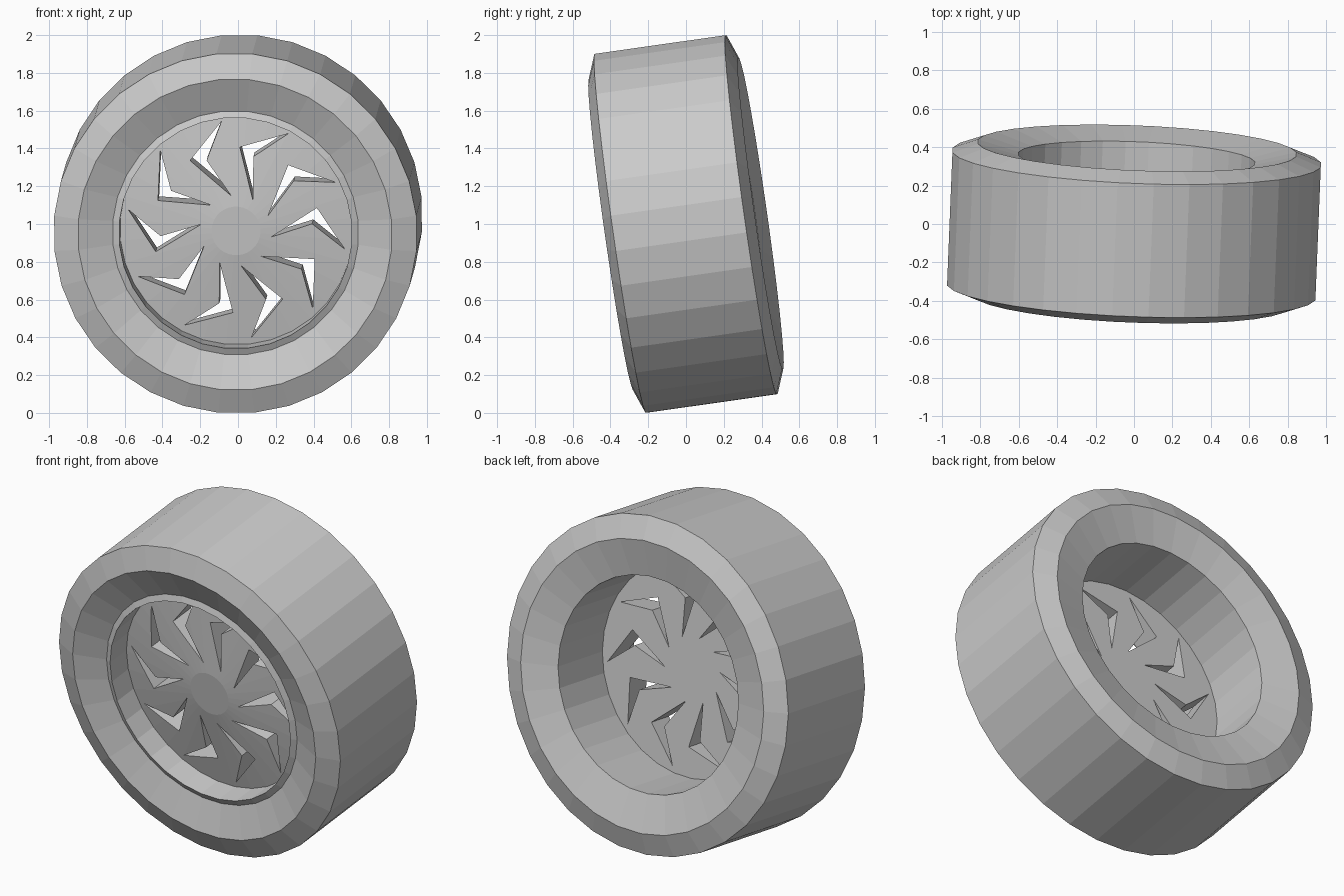
import bpy, bmesh
from math import sin, cos, pi, radians
from mathutils import Matrix, Vector

cube = bpy.data.objects.get("Cube")
if cube:
    bpy.data.objects.remove(cube, do_unlink=True)

SEGMENTS = 32

# Leaning axle frame: local y runs along the axle, from front to back
axle = Vector((0.04, 0.99, 0.141)).normalized()
up = (Vector((0, 0, 1)) - axle * axle.z).normalized()
right = axle.cross(up)
FRAME = Matrix.Translation((0, 0, 1)) @ Matrix((right, axle, up)).transposed().to_4x4()

grey = bpy.data.materials.new("plain_grey")
grey.use_nodes = True
COLOUR = (0.6, 0.6, 0.6, 1)
grey.diffuse_color = COLOUR
grey.node_tree.nodes["Principled BSDF"].inputs["Base Color"].default_value = COLOUR


def polar(radius, angle, depth):
    return (radius * cos(angle), depth, radius * sin(angle))


def finish(name, bm):
    bmesh.ops.recalc_face_normals(bm, faces=bm.faces[:])
    mesh = bpy.data.meshes.new(name)
    bm.to_mesh(mesh)
    bm.free()
    mesh.materials.append(grey)
    obj = bpy.data.objects.new(name, mesh)
    bpy.context.collection.objects.link(obj)
    obj.matrix_world = FRAME
    return obj


def lathe(name, profile, closed):
    """Turn (radius, depth) points around the axle; open profiles get end caps."""
    bm = bmesh.new()
    rings = [[bm.verts.new(polar(r, (i + 0.5) * 2 * pi / SEGMENTS, d))
              for i in range(SEGMENTS)] for r, d in profile]
    pairs = list(zip(rings, rings[1:]))
    if closed:
        pairs.append((rings[-1], rings[0]))
    else:
        bm.faces.new(rings[0])
        bm.faces.new(rings[-1])
    for a, b in pairs:
        for i in range(SEGMENTS):
            j = (i + 1) % SEGMENTS
            bm.faces.new((a[i], a[j], b[j], b[i]))
    return finish(name, bm)


# Tyre: flat tread, bevelled shoulders, dished side walls, front rim lip
lathe("tyre", [(0.964, -0.35), (0.964, 0.35), (0.833, 0.40), (0.618, 0.345),
               (0.618, -0.345), (0.653, -0.33), (0.833, -0.40)], True)

# Wheel disc: flat hub, shallow cone in front, flat back
disc = lathe("wheel_disc", [(0.13, -0.26), (0.622, -0.195), (0.622, -0.06)], False)

# Ten chevron slots cut through the disc
CHEVRON = [(0.583, -10.5), (0.443, 15.3), (0.188, -10.5), (0.403, 4.7)]
bm = bmesh.new()
for k in range(10):
    front, back = ([bm.verts.new(polar(r, radians(a + 36 * k), d)) for r, a in CHEVRON]
                   for d in (-0.5, 0.2))
    bm.faces.new(front)
    bm.faces.new(back)
    for i in range(4):
        j = (i + 1) % 4
        bm.faces.new((front[i], front[j], back[j], back[i]))
cutter = finish("slot_cutter", bm)
cutter.hide_render = True

cut = disc.modifiers.new("slots", 'BOOLEAN')
cut.operation = 'DIFFERENCE'
cut.solver = 'EXACT'
cut.object = cutter
bpy.context.view_layer.update()
evaluated = disc.evaluated_get(bpy.context.evaluated_depsgraph_get())
disc_mesh = bpy.data.meshes.new_from_object(evaluated)
disc.modifiers.clear()
disc.data = disc_mesh
bpy.data.objects.remove(cutter, do_unlink=True)
